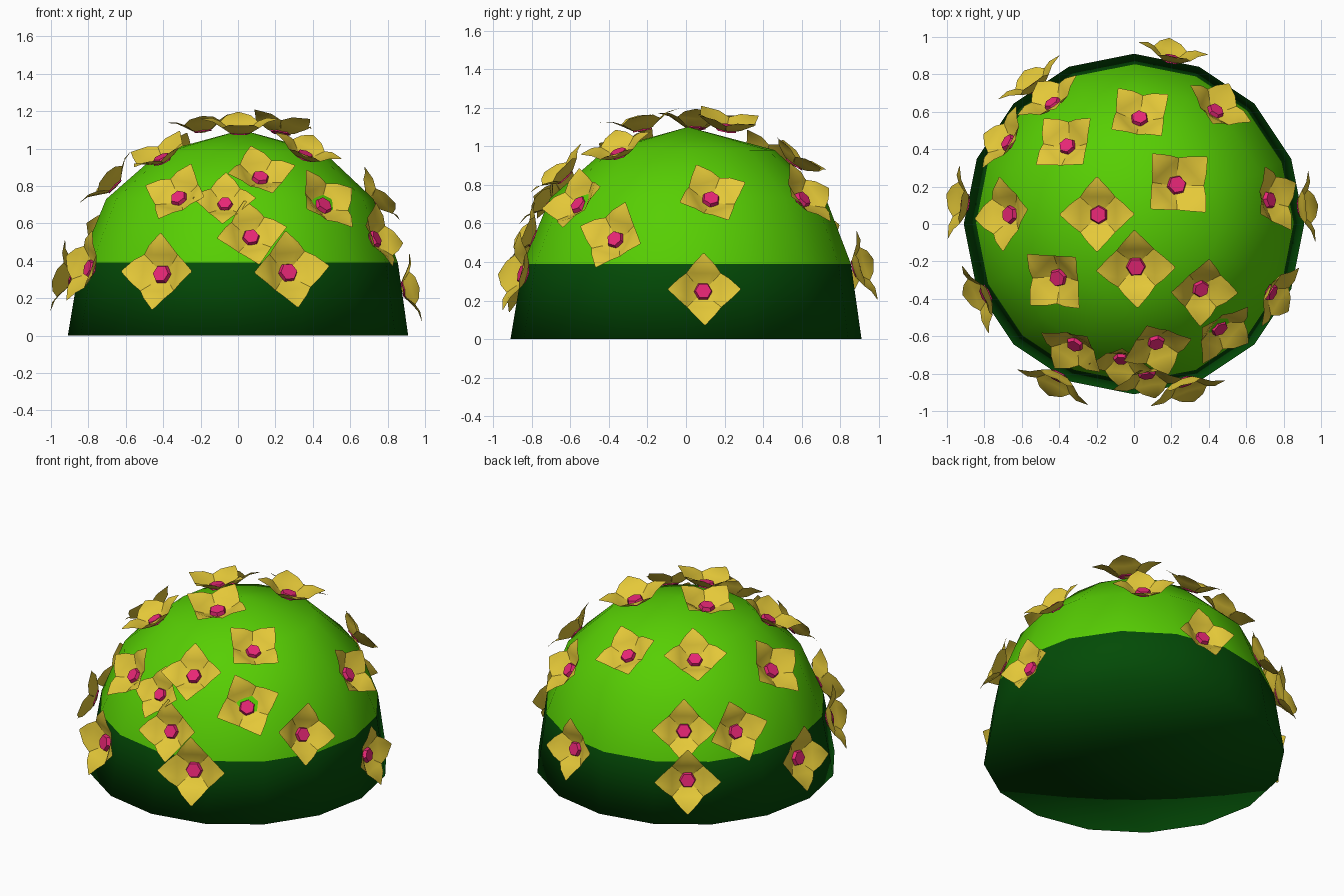
import bpy
import bmesh
from math import cos, sin, pi, radians
from mathutils import Matrix, Vector

cube = bpy.data.objects.get("Cube")
if cube:
    bpy.data.objects.remove(cube)


def material(name, rgb):
    mat = bpy.data.materials.new(name)
    mat.use_nodes = True
    mat.diffuse_color = (*rgb, 1)
    mat.node_tree.nodes["Principled BSDF"].inputs["Base Color"].default_value = (*rgb, 1)
    return mat


leaf_green = material("leaf green", (0.095, 0.62, 0.001))
dark_green = material("dark green", (0.001, 0.07, 0.002))
petal_yellow = material("petal yellow", (0.78, 0.58, 0.04))
centre_pink = material("centre pink", (0.80, 0.02, 0.18))


def finish_mesh(bm, name, materials):
    mesh = bpy.data.meshes.new(name)
    bm.to_mesh(mesh)
    bm.free()
    for mat in materials:
        mesh.materials.append(mat)
    return mesh


def add_object(name, mesh):
    obj = bpy.data.objects.new(name, mesh)
    bpy.context.collection.objects.link(obj)
    return obj


# Bush: a low-sided dome, dark below the rim and bright above it
SIDES = 16
RIM = 0.39
PROFILE = [(0.91, 0, 0), (0.85, RIM, 0.005), (0.715, 0.73, 0.01), (0.44, 0.98, 0.02)]
bm = bmesh.new()
rings = []
for radius, height, shift in PROFILE:
    rings.append([bm.verts.new((radius * cos(2 * pi * i / SIDES) + shift,
                                radius * sin(2 * pi * i / SIDES) + shift, height))
                  for i in range(SIDES)])
apex = bm.verts.new((0.02, 0.01, 1.1))
underside = bm.verts.new((0, 0, 0))
for i in range(SIDES):
    j = (i + 1) % SIDES
    bm.faces.new((rings[0][j], rings[0][i], underside))
    for low, high in zip(rings, rings[1:]):
        bm.faces.new((low[i], low[j], high[j], high[i]))
    bm.faces.new((rings[-1][i], rings[-1][j], apex))
for face in bm.faces:
    face.smooth = True
    face.material_index = int(face.calc_center_median().z < RIM)
add_object("bush", finish_mesh(bm, "bush", [leaf_green, dark_green]))

# Flower: four cupped, pointed petals around a hexagonal centre
# Each petal row is: distance out, half width, height of the midline, edge lift
PETAL_ROWS = [(0.0, 0.012, 0.0, 0.0), (0.05, 0.055, 0.012, 0.004),
              (0.1, 0.1, 0.046, 0.008), (0.145, 0.065, 0.074, 0.004),
              (0.21, 0.004, 0.085, 0.0)]
bm = bmesh.new()
for k in range(4):
    turn = Matrix.Rotation(k * pi / 2, 3, "Z")
    grid = [[bm.verts.new(turn @ Vector((out, side * half, mid + lift * abs(side))))
             for side in (-1, -0.5, 0, 0.5, 1)]
            for out, half, mid, lift in PETAL_ROWS]
    for a, b in zip(grid, grid[1:]):
        for i in range(4):
            bm.faces.new((a[i], b[i], b[i + 1], a[i + 1])).smooth = True
petal_faces = set(bm.faces)
bmesh.ops.create_cone(bm, cap_ends=True, segments=6, radius1=0.056, radius2=0.046,
                      depth=0.03, matrix=Matrix.Translation((0, 0, 0.02)))
for face in bm.faces:
    face.material_index = int(face not in petal_faces)
flower_mesh = finish_mesh(bm, "flower", [petal_yellow, centre_pink])

# Flower centres on the dome: x, y, z, spin in degrees, size
FLOWERS = [
    (0.23, 0.21, 1.1, 0, 1), (-0.19, 0.05, 1.11, 15, 0.95), (0.01, -0.23, 1.1, 0, 1),
    (-0.41, -0.29, 0.95, 10, 0.95), (0.36, -0.35, 0.97, 40, 0.9),
    (-0.67, 0.05, 0.81, 10, 0.95), (-0.68, 0.44, 0.55, 10, 0.9),
    (-0.44, 0.65, 0.57, 0, 0.9), (-0.36, 0.42, 0.94, 0, 0.9),
    (0.03, 0.57, 0.92, 40, 0.9), (0.44, 0.61, 0.73, 8, 0.9),
    (0.73, 0.13, 0.73, 20, 0.9), (0.46, -0.56, 0.7, 20, 0.95),
    (0.74, -0.37, 0.52, -15, 0.9), (0.9, 0.09, 0.25, 0, 0.9),
    (0.12, -0.64, 0.85, 10, 0.9), (-0.32, -0.65, 0.74, -12, 0.9),
    (-0.07, -0.73, 0.71, 0, 0.8), (0.07, -0.81, 0.53, 10, 0.9),
    (0.27, -0.85, 0.34, 5, 1), (-0.41, -0.82, 0.33, 0, 1),
    (-0.8, -0.38, 0.36, -15, 0.95), (-0.91, 0.11, 0.31, -10, 0.95),
    (0.2, 0.89, 0.37, 10, 0.9), (-0.53, 0.74, 0.3, 0, 0.95),
]
for n, (x, y, z, spin, size) in enumerate(FLOWERS, 1):
    # Face out along the dome, flatter near the crown, one petal uphill before spinning
    normal = Vector((x / 0.81, y / 0.81, z / 1.21 * (1 + 0.5 * z ** 4))).normalized()
    uphill = (Vector((0, 0, 1)) - normal * normal.z).normalized()
    frame = Matrix((uphill, normal.cross(uphill), normal)).transposed().to_4x4()
    flower = add_object(f"flower_{n}", flower_mesh)
    flower.matrix_world = (Matrix.Translation(Vector((x, y, z)) - normal * 0.025) @ frame
                           @ Matrix.Rotation(radians(spin), 4, "Z") @ Matrix.Scale(size, 4))
